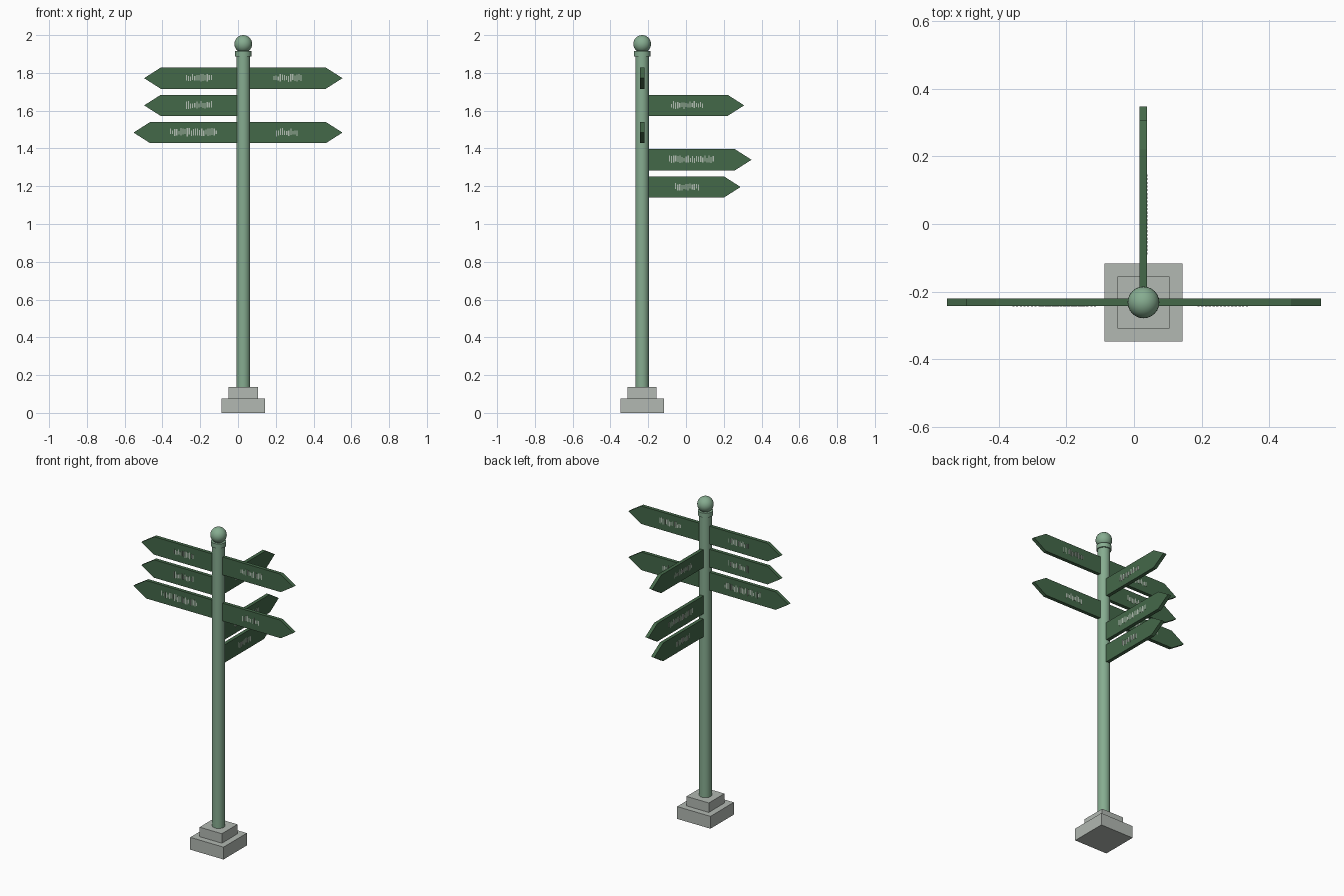
import bpy, bmesh, math, random
from mathutils import Matrix

cube = bpy.data.objects.get("Cube")
if cube:
    bpy.data.objects.remove(cube, do_unlink=True)

random.seed(4)
CX, CY = 0.028, -0.232      # post axis
SIGN_HALF_H, SIGN_HALF_T = 0.056, 0.011


def material(name, rgb):
    linear = [((c / 255 + 0.055) / 1.055) ** 2.4 for c in rgb] + [1]
    m = bpy.data.materials.new(name)
    m.use_nodes = True
    m.diffuse_color = linear
    m.node_tree.nodes["Principled BSDF"].inputs["Base Color"].default_value = linear
    return m


stone = material("pale stone", (178, 184, 178))
sage = material("sage green paint", (134, 172, 144))
forest = material("forest green paint", (68, 104, 73))
marking = material("pale marking", (178, 190, 178))


def finish(name, bm, mat, smooth=False):
    mesh = bpy.data.meshes.new(name)
    bmesh.ops.recalc_face_normals(bm, faces=bm.faces)
    bm.to_mesh(mesh)
    bm.free()
    mesh.materials.append(mat)
    obj = bpy.data.objects.new(name, mesh)
    bpy.context.collection.objects.link(obj)
    if smooth:
        bpy.ops.object.select_all(action="DESELECT")
        obj.select_set(True)
        bpy.context.view_layer.objects.active = obj
        bpy.ops.object.shade_smooth_by_angle(angle=math.radians(40))
    return obj


def add_box(bm, lo, hi):
    size = [b - a for a, b in zip(lo, hi)]
    mid = [(a + b) / 2 for a, b in zip(lo, hi)]
    bmesh.ops.create_cube(bm, size=1, matrix=Matrix.Translation(mid) @ Matrix.Diagonal((*size, 1)))


def slab(name, half, z0, z1):
    bm = bmesh.new()
    add_box(bm, (CX - half, CY - half, z0), (CX + half, CY + half, z1))
    finish(name, bm, stone)


def cylinder(name, radius, z0, z1):
    bm = bmesh.new()
    bmesh.ops.create_cone(bm, cap_ends=True, segments=32, radius1=radius, radius2=radius,
                          depth=z1 - z0, matrix=Matrix.Translation((CX, CY, (z0 + z1) / 2)))
    finish(name, bm, sage, True)


# Stepped base, post, collar and ball finial
slab("base_lower_step", 0.115, 0, 0.077)
slab("base_upper_step", 0.077, 0.077, 0.136)
cylinder("post", 0.036, 0.136, 1.89)
cylinder("collar", 0.043, 1.887, 1.915)
bm = bmesh.new()
bmesh.ops.create_uvsphere(bm, u_segments=24, v_segments=14, radius=0.047,
                          matrix=Matrix.Translation((CX, CY, 1.953)))
finish("ball_finial", bm, sage, True)


def sign(name, angle, z, length, mark_start, mark_end):
    """Arrow board pointing along the angle, lengths measured from the post axis."""
    place = Matrix.Translation((CX, CY, z)) @ Matrix.Rotation(angle, 4, "Z")
    h, t, shoulder = SIGN_HALF_H, SIGN_HALF_T, length - 0.088
    bm = bmesh.new()
    outline = [(0.02, -h), (shoulder, -h), (length, 0), (shoulder, h), (0.02, h)]
    face = bm.faces.new([bm.verts.new((x, -t, y)) for x, y in outline])
    side = bmesh.ops.extrude_face_region(bm, geom=[face])["geom"]
    bmesh.ops.translate(bm, vec=(0, 2 * t, 0), verts=[v for v in side if isinstance(v, bmesh.types.BMVert)])
    finish(name, bm, forest).matrix_world = place

    # Abstract uneven tick marks on both faces
    bm = bmesh.new()
    x = mark_start
    while x < mark_end:
        up, down = random.uniform(0.008, 0.024), random.uniform(0.008, 0.02)
        for y in (-t, t):
            add_box(bm, (x, y - 0.001, -down), (x + 0.006, y + 0.001, up))
        x += 0.011
    finish(name + "_marks", bm, marking).matrix_world = place


# Boards: name, heading, row from the top, length, marking span
LEFT, RIGHT, BACK = 0, math.pi, math.pi / 2
boards = [
    ("left_top_sign", LEFT, 0, 0.525, 0.16, 0.31),
    ("right_top_sign", RIGHT, 0, 0.525, 0.166, 0.30),
    ("right_middle_sign", RIGHT, 1, 0.525, 0.166, 0.30),
    ("back_top_sign", BACK, 1, 0.54, 0.152, 0.32),
    ("left_bottom_sign", LEFT, 2, 0.525, 0.172, 0.29),
    ("right_bottom_sign", RIGHT, 2, 0.581, 0.14, 0.385),
    ("back_middle_sign", BACK, 3, 0.579, 0.142, 0.375),
    ("back_bottom_sign", BACK, 4, 0.521, 0.174, 0.30),
]
for name, angle, row, length, start, end in boards:
    sign(name, angle, 1.772 - 0.144 * row, length, start, end)
